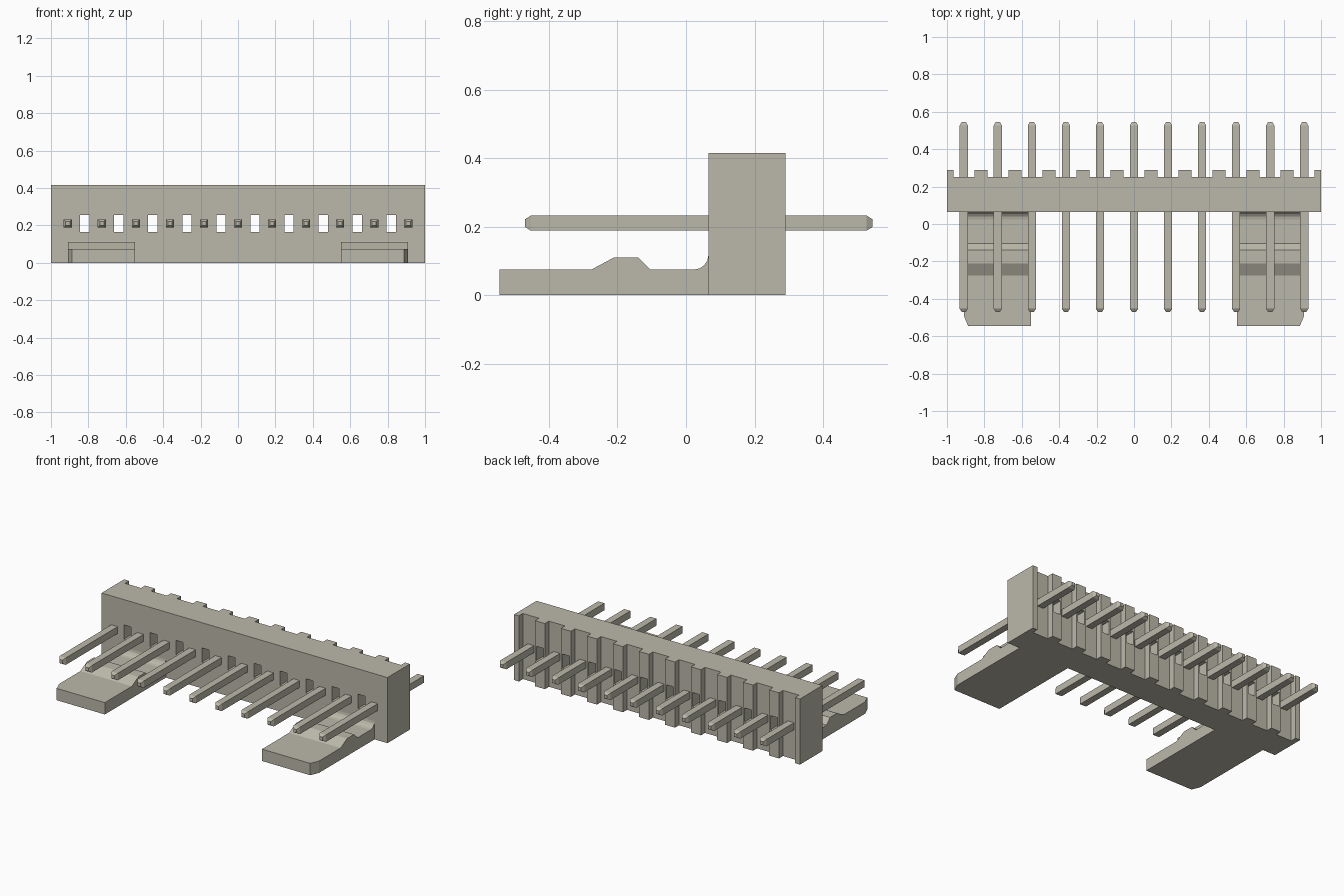
import bpy, bmesh
from mathutils import Vector

cube = bpy.data.objects.get("Cube")
if cube:
    bpy.data.objects.remove(cube, do_unlink=True)

PITCH = 0.182
PINS = 11
PIN_Z = 0.21

mat = bpy.data.materials.new("warm_grey")
mat.use_nodes = True
colour = (0.50, 0.48, 0.40, 1)
mat.diffuse_color = colour
mat.node_tree.nodes["Principled BSDF"].inputs["Base Color"].default_value = colour


def finish(name, bm):
    bmesh.ops.recalc_face_normals(bm, faces=bm.faces)
    mesh = bpy.data.meshes.new(name)
    bm.to_mesh(mesh)
    bm.free()
    mesh.materials.append(mat)
    obj = bpy.data.objects.new(name, mesh)
    bpy.context.collection.objects.link(obj)
    return obj


def extrude(bm, points, offset):
    """Close a flat outline and extrude it along offset."""
    face = bm.faces.new([bm.verts.new(p) for p in points])
    ext = bmesh.ops.extrude_face_region(bm, geom=[face])
    moved = [v for v in ext["geom"] if isinstance(v, bmesh.types.BMVert)]
    bmesh.ops.translate(bm, verts=moved, vec=offset)


def box(bm, lo, hi):
    corners = [(lo[0], lo[1]), (hi[0], lo[1]), (hi[0], hi[1]), (lo[0], hi[1])]
    extrude(bm, [(x, y, lo[2]) for x, y in corners], Vector((0, 0, hi[2] - lo[2])))


def apply_boolean(obj, cutter, operation):
    mod = obj.modifiers.new("cut", "BOOLEAN")
    mod.operation = operation
    mod.solver = "EXACT"
    mod.object = cutter
    bpy.context.view_layer.objects.active = obj
    bpy.ops.object.modifier_apply(modifier=mod.name)
    bpy.data.objects.remove(cutter, do_unlink=True)


pin_x = [(i - (PINS - 1) / 2) * PITCH for i in range(PINS)]
gap_x = [x + PITCH / 2 for x in pin_x[:-1]]

# Housing: ribbed wall, recessed behind every pin
outline = [(1, 0.065), (-1, 0.065), (-1, 0.29)]
for x in pin_x:
    l, r = x - 0.056, x + 0.056
    outline += [(l, 0.29), (l, 0.25), (r, 0.25), (r, 0.29)]
outline.append((1, 0.29))
bm = bmesh.new()
extrude(bm, [(x, y, 0) for x, y in outline], Vector((0, 0, 0.415)))
housing = finish("housing", bm)

# Slots through the wall between the pins
bm = bmesh.new()
for x in gap_x:
    box(bm, (x - 0.025, 0, 0.165), (x + 0.025, 0.4, 0.255))
apply_boolean(housing, finish("slot_cutter", bm), "DIFFERENCE")

# Locking ramps: side profile with a bump and a root fillet
profile = [(-0.545, 0), (0.065, 0), (0.065, 0.115), (0.062, 0.1), (0.053, 0.087),
           (0.04, 0.078), (0.025, 0.075), (-0.105, 0.075), (-0.14, 0.11),
           (-0.21, 0.11), (-0.275, 0.075), (-0.545, 0.075)]
for name, side in (("left_ramp", 1), ("right_ramp", -1)):
    bm = bmesh.new()
    extrude(bm, [(side * 0.55, y, z) for y, z in profile], Vector((side * 0.36, 0, 0)))
    ramp = finish(name, bm)
    # Clipped outer front corner
    bm = bmesh.new()
    corner = [(0.91, -0.49), (0.887, -0.545), (0.88, -0.6), (1, -0.6), (1, -0.49)]
    extrude(bm, [(side * x, y, -0.1) for x, y in corner], Vector((0, 0, 0.4)))
    apply_boolean(ramp, finish("corner_cutter", bm), "DIFFERENCE")

# Square pins with tapered tips
sections = [(-0.47, 0.011), (-0.453, 0.022), (0.527, 0.022), (0.545, 0.011)]
for i, x in enumerate(pin_x):
    bm = bmesh.new()
    rings = []
    for y, r in sections:
        rings.append([bm.verts.new((x + r * a, y, PIN_Z + r * b))
                      for a, b in ((-1, -1), (1, -1), (1, 1), (-1, 1))])
    for a, b in zip(rings, rings[1:]):
        for k in range(4):
            n = (k + 1) % 4
            bm.faces.new((a[k], a[n], b[n], b[k]))
    bm.faces.new(rings[0])
    bm.faces.new(rings[-1])
    finish(f"pin_{i + 1}", bm)
